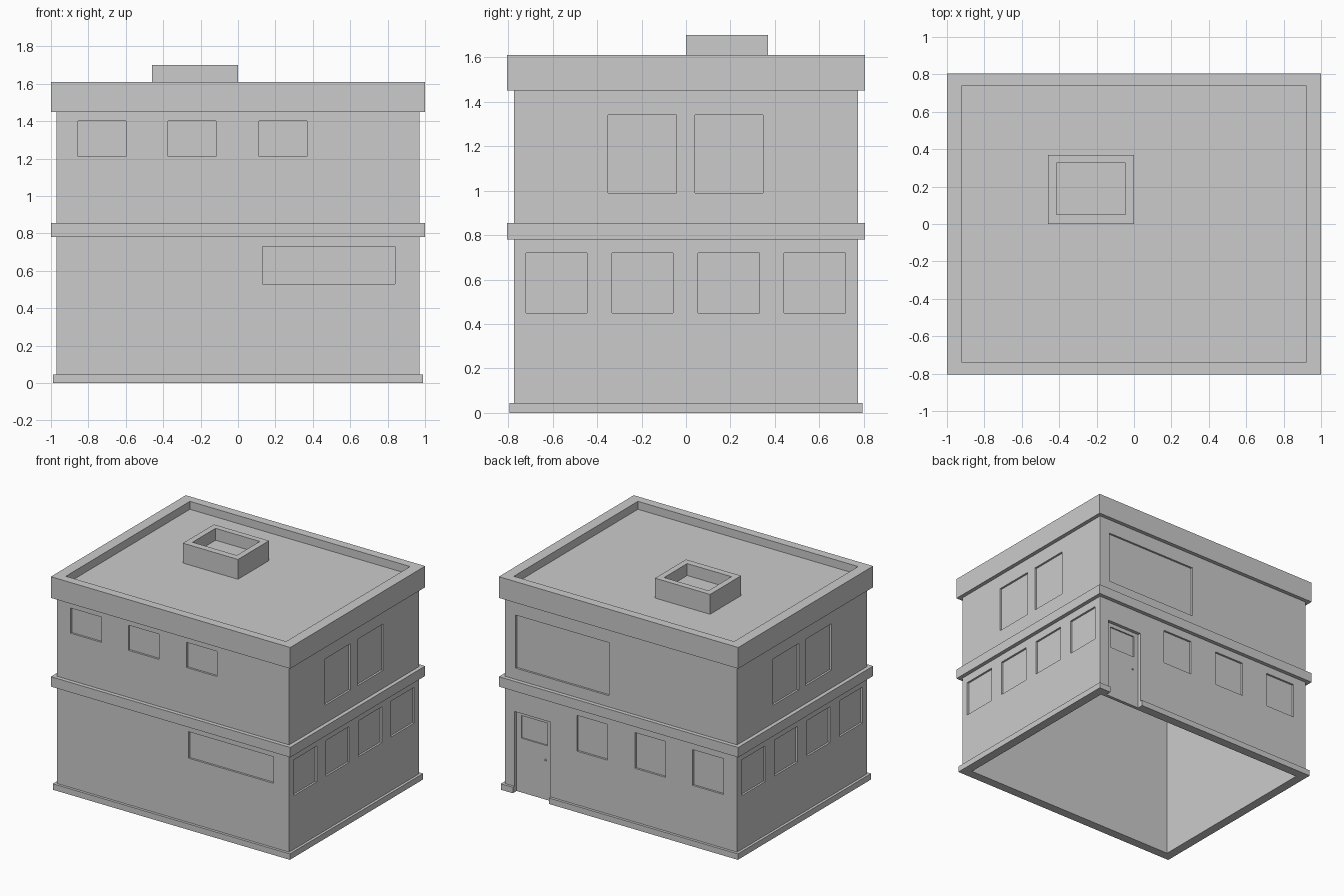
import bpy, bmesh
from mathutils import Vector

if "Cube" in bpy.data.objects:
    bpy.data.objects.remove(bpy.data.objects["Cube"])


def finish(bm, name):
    bmesh.ops.recalc_face_normals(bm, faces=bm.faces)
    me = bpy.data.meshes.new(name)
    bm.to_mesh(me)
    bm.free()
    ob = bpy.data.objects.new(name, me)
    bpy.context.collection.objects.link(ob)
    return ob


def box(name, x0, x1, y0, y1, z0, z1):
    bm = bmesh.new()
    bmesh.ops.create_cube(bm, size=1)
    for v in bm.verts:
        v.co = Vector((x1 if v.co.x > 0 else x0,
                       y1 if v.co.y > 0 else y0,
                       z1 if v.co.z > 0 else z0))
    return finish(bm, name)


def cut(ob, *bounds):
    """Subtract a box from ob and discard the cutter."""
    cutter = box("cutter", *bounds)
    cutter.hide_render = True
    mod = ob.modifiers.new("cut", 'BOOLEAN')
    mod.operation, mod.solver, mod.object = 'DIFFERENCE', 'EXACT', cutter
    bpy.context.view_layer.objects.active = ob
    bpy.ops.object.modifier_apply(modifier=mod.name)
    bpy.data.objects.remove(cutter)


def ring(name, outer, inner, z0, z1):
    """Rectangular frame centred on the origin; outer/inner are half sizes."""
    (ox, oy), (ix, iy) = outer, inner
    bm = bmesh.new()
    loops = [[bm.verts.new((sx * a, sy * b, z)) for sx, sy in ((-1, -1), (1, -1), (1, 1), (-1, 1))]
             for a, b, z in ((ox, oy, z0), (ox, oy, z1), (ix, iy, z1), (ix, iy, z0))]
    for k in range(4):
        p, q = loops[k], loops[(k + 1) % 4]
        for i in range(4):
            j = (i + 1) % 4
            bm.faces.new((p[i], p[j], q[j], q[i]))
    return finish(bm, name)


BX, BY, ROOF, D = 0.97, 0.775, 1.55, 0.015

# Hollow body, open underneath
body = box("building_walls", -BX, BX, -BY, BY, 0, ROOF)
cut(body, -0.92, 0.92, -0.725, 0.725, -0.2, 1.5)

# Front windows
for x in (-0.855, -0.373, 0.113):
    cut(body, x, x + 0.256, -0.9, -BY + D, 1.21, 1.40)
    # Back ground floor windows, opposite hand
    cut(body, -x - 0.256 if x > 0 else x, (-x if x > 0 else x + 0.256), BY - D, 0.9, 0.45, 0.72) if x < 0 \
        else cut(body, x, x + 0.256, BY - D, 0.9, 0.45, 0.72)
cut(body, 0.13, 0.84, -0.9, -BY + D, 0.53, 0.73)

# Large back window
cut(body, 0.10, 0.88, BY - D, 0.9, 0.94, 1.34)

# Side windows, same on both ends
side = [(y, y + 0.307, 0.99, 1.34) for y in (-0.35, 0.04)]
side += [(y, y + 0.275, 0.45, 0.72) for y in (-0.72, -0.333, 0.055, 0.442)]
for y0, y1, z0, z1 in side:
    cut(body, BX - D, 1.1, y0, y1, z0, z1)
    cut(body, -1.1, -BX + D, y0, y1, z0, z1)

# Recessed back door with its window and knob
door = (0.59, 0.89, 0.75, 0.9, -0.1, 0.61)
cut(body, *door)
cut(body, 0.63, 0.85, 0.74, 0.9, 0.41, 0.58)
bm = bmesh.new()
bmesh.ops.create_uvsphere(bm, u_segments=10, v_segments=6, radius=0.007)
knob = finish(bm, "door_knob")
knob.location = (0.645, 0.755, 0.30)

# Base course with a gap at the door
plinth = ring("plinth", (0.99, 0.795), (0.965, 0.77), 0, 0.045)
cut(plinth, *door)

# Floor band and roof parapet
ring("floor_band", (1.0, 0.805), (0.965, 0.77), 0.78, 0.855)
ring("roof_parapet", (1.0, 0.805), (0.92, 0.74), 1.45, 1.61)

# Rooftop shaft with a shallow well
shaft = box("roof_shaft", -0.46, 0.0, 0.0, 0.37, 1.54, 1.70)
cut(shaft, -0.415, -0.045, 0.05, 0.325, 1.61, 1.8)
